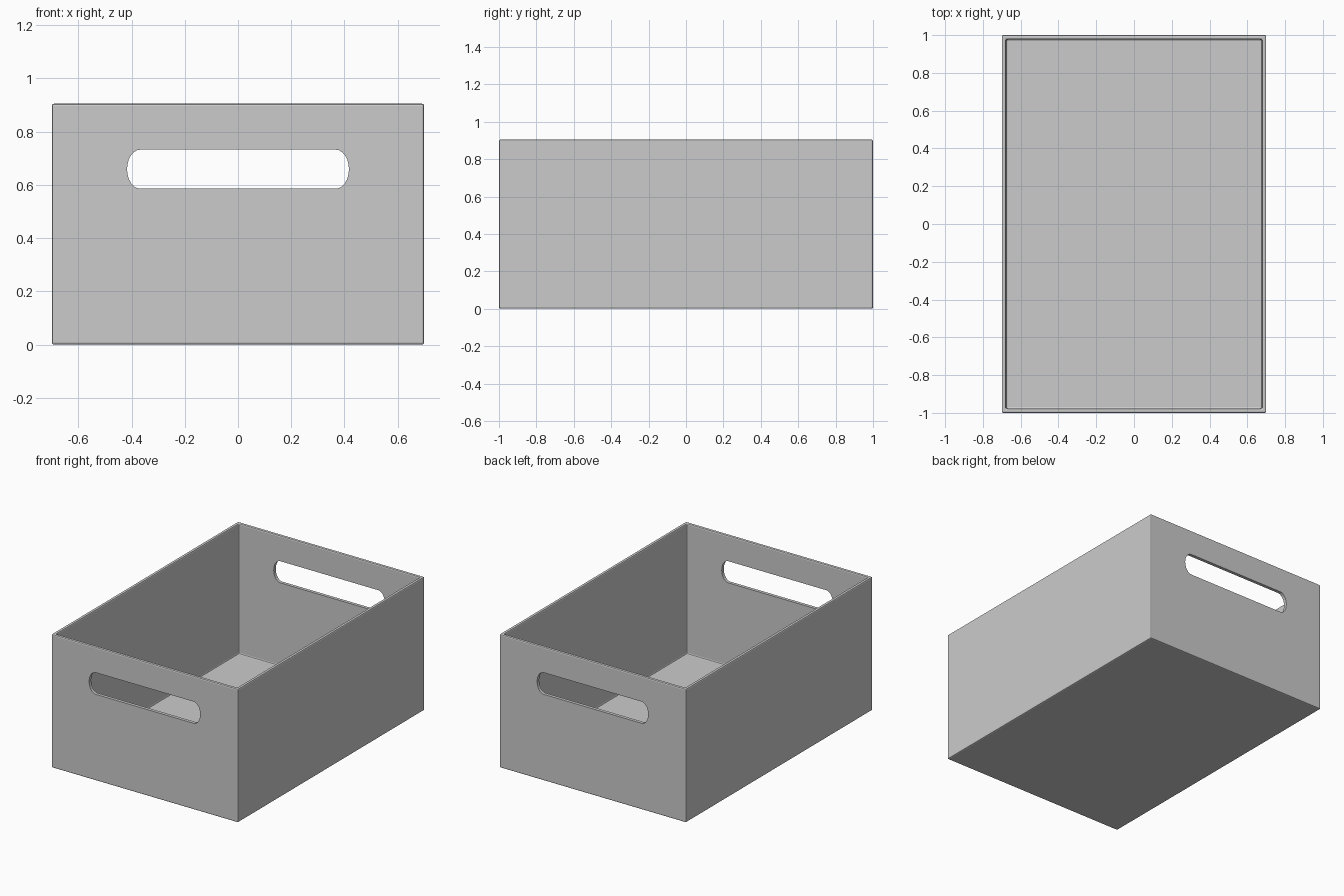
import bpy, bmesh, math

if "Cube" in bpy.data.objects:
    bpy.data.objects.remove(bpy.data.objects["Cube"])

W, D, H = 1.40, 2.00, 0.905      # outer size
WALL, EDGE = 0.022, 0.008        # wall thickness, edge softening


def make_object(name, bm):
    mesh = bpy.data.meshes.new(name)
    bm.to_mesh(mesh)
    bm.free()
    obj = bpy.data.objects.new(name, mesh)
    bpy.context.collection.objects.link(obj)
    return obj


# Open-topped box shell
bm = bmesh.new()
bmesh.ops.create_cube(bm, size=1)
for v in bm.verts:
    v.co = (v.co.x * W, v.co.y * D, (v.co.z + 0.5) * H)
top = [f for f in bm.faces if f.normal.z > 0.9]
bmesh.ops.delete(bm, geom=top, context='FACES_ONLY')
box = make_object("storage_box", bm)

# Handle slot cutter: rounded slot running through both end walls
X, Z, RX, RZ, N = 0.367, 0.659, 0.05, 0.0735, 12
bm = bmesh.new()
outline = []
for side, start in ((1, -90), (-1, 90)):
    for i in range(N + 1):
        a = math.radians(start + 180 * i / N)
        outline.append(bm.verts.new((side * X + RX * math.cos(a), -1.2,
                                     Z + RZ * math.sin(a))))
face = bm.faces.new(outline)
ext = bmesh.ops.extrude_face_region(bm, geom=[face])
bmesh.ops.translate(bm, vec=(0, 2.4, 0),
                    verts=[g for g in ext["geom"] if isinstance(g, bmesh.types.BMVert)])
bmesh.ops.recalc_face_normals(bm, faces=bm.faces)
cutter = make_object("handle_cutter", bm)
cutter.hide_render = True
cutter.display_type = 'WIRE'

# Wall thickness, softened edges, then handle holes
solid = box.modifiers.new("walls", 'SOLIDIFY')
solid.thickness = WALL
solid.offset = -1
solid.use_even_offset = True
bevel = box.modifiers.new("soft_edges", 'BEVEL')
bevel.width = EDGE
bevel.segments = 2
bevel.limit_method = 'ANGLE'
cut = box.modifiers.new("handles", 'BOOLEAN')
cut.operation = 'DIFFERENCE'
cut.object = cutter
cut.solver = 'EXACT'
